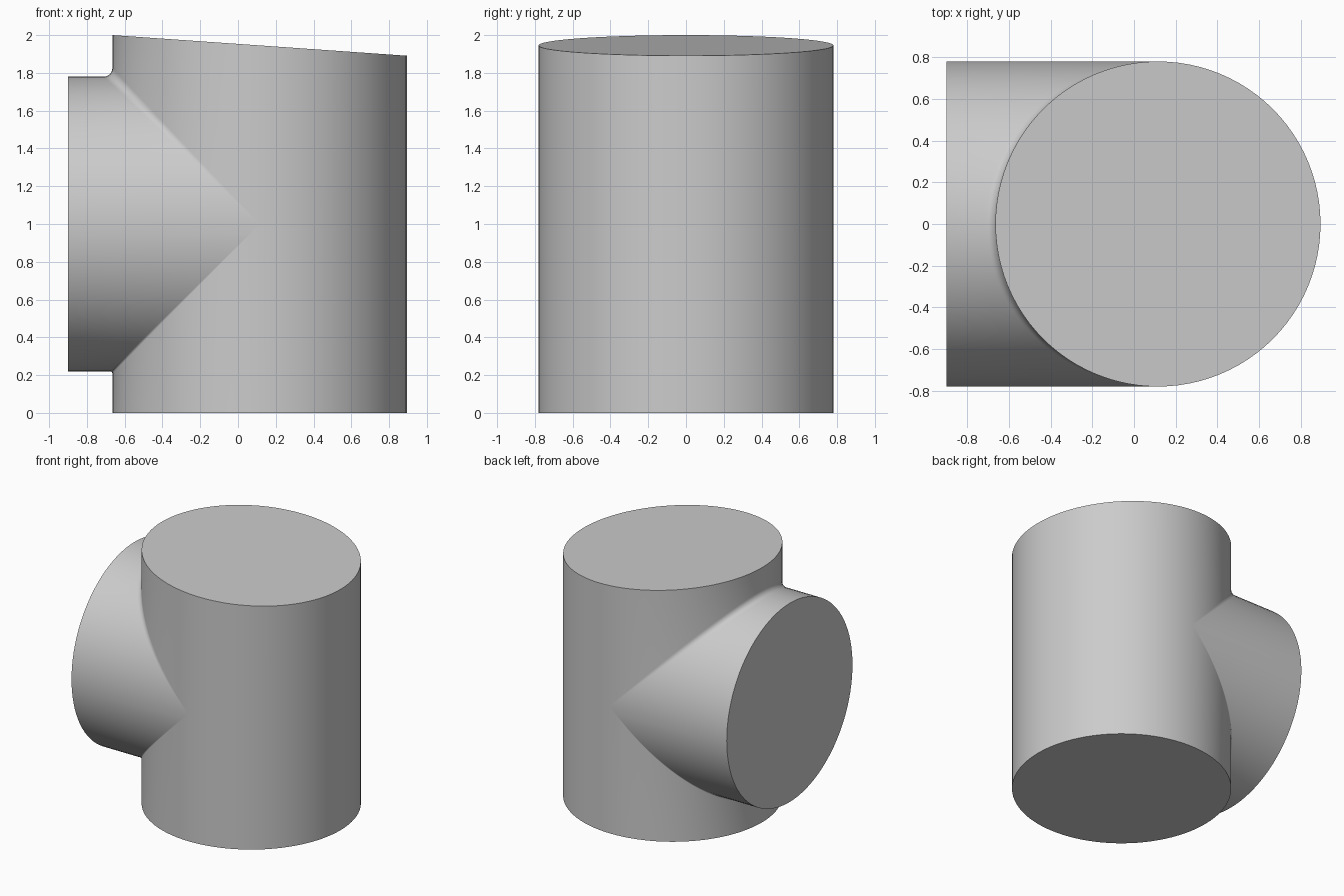
import bpy, bmesh, math
from mathutils import Vector

if "Cube" in bpy.data.objects:
    bpy.data.objects.remove(bpy.data.objects["Cube"])

R = 0.78            # shared radius of both pipes
CX, CZ = 0.115, 1.0  # main axis in x, branch axis in z
END = -0.9          # branch mouth
COLS, ARC = 48, 6   # columns per half turn, steps across the fillet
TOP_FILLET, LOW_FILLET = 0.045, 0.012


def top_z(x):
    """Height of the slanted top cut."""
    return 2 - 0.07 * (x - CX + R)


def fillet(a, rho, side):
    """Rolling-ball arc from the main pipe to the branch; side is +1 above, -1 below."""
    c, s = math.cos(a), math.sin(a)
    centre = Vector((CX - (R + rho) * c, (R + rho) * s, CZ + side * (R + rho) * c))
    to_main = Vector((c, -s, 0))
    to_branch = Vector((0, -s, -side * c))
    if c < 1e-4:
        return [centre + rho * to_main] * (ARC + 1)
    return [centre + rho * to_main.slerp(to_branch, i / ARC) for i in range(ARC + 1)]


def branch_column(a):
    """Outline of the tee at one angle on the branch side, bottom to top."""
    x, y = CX - R * math.cos(a), R * math.sin(a)
    h = R * math.cos(a)
    return ([Vector((x, y, 0))] + fillet(a, LOW_FILLET, -1)
            + [Vector((END, y, CZ - h)), Vector((END, y, CZ + h))]
            + fillet(a, TOP_FILLET, 1)[::-1] + [Vector((x, y, top_z(x)))])


def plain_column(a):
    """Outline of the main pipe at one angle on the far side."""
    x, y = CX - R * math.cos(a), R * math.sin(a)
    return [Vector((x, y, z)) for z in (0, CZ, top_z(x))]


bm = bmesh.new()


def skin(columns):
    """Join neighbouring columns with quads and return the vertex columns."""
    cols = [[bm.verts.new(p) for p in col] for col in columns]
    for a, b in zip(cols, cols[1:]):
        for i in range(len(a) - 1):
            bm.faces.new((a[i], a[i + 1], b[i + 1], b[i]))
    return cols


# Branch half, then plain half of the tee
angles = [math.pi * (i / COLS - 0.5) for i in range(COLS + 1)]
near = skin([branch_column(a) for a in angles])
far = skin([plain_column(a + math.pi) for a in angles])

# Bottom and slanted top caps
for row in (0, -1):
    bm.faces.new([c[row] for c in near] + [c[row] for c in far[1:-1]])

bmesh.ops.remove_doubles(bm, verts=bm.verts, dist=0.0003)
bmesh.ops.recalc_face_normals(bm, faces=bm.faces)

mesh = bpy.data.meshes.new("pipe_tee")
bm.to_mesh(mesh)
bm.free()
tee = bpy.data.objects.new("pipe_tee", mesh)
bpy.context.collection.objects.link(tee)

# Plain grey finish
grey = bpy.data.materials.new("plain_grey")
grey.use_nodes = True
colour = (0.6, 0.6, 0.6, 1)
grey.diffuse_color = colour
grey.node_tree.nodes["Principled BSDF"].inputs["Base Color"].default_value = colour
mesh.materials.append(grey)

# Smooth walls with crisp rims
bpy.ops.object.select_all(action="DESELECT")
tee.select_set(True)
bpy.context.view_layer.objects.active = tee
bpy.ops.object.shade_smooth_by_angle(angle=math.radians(30))
